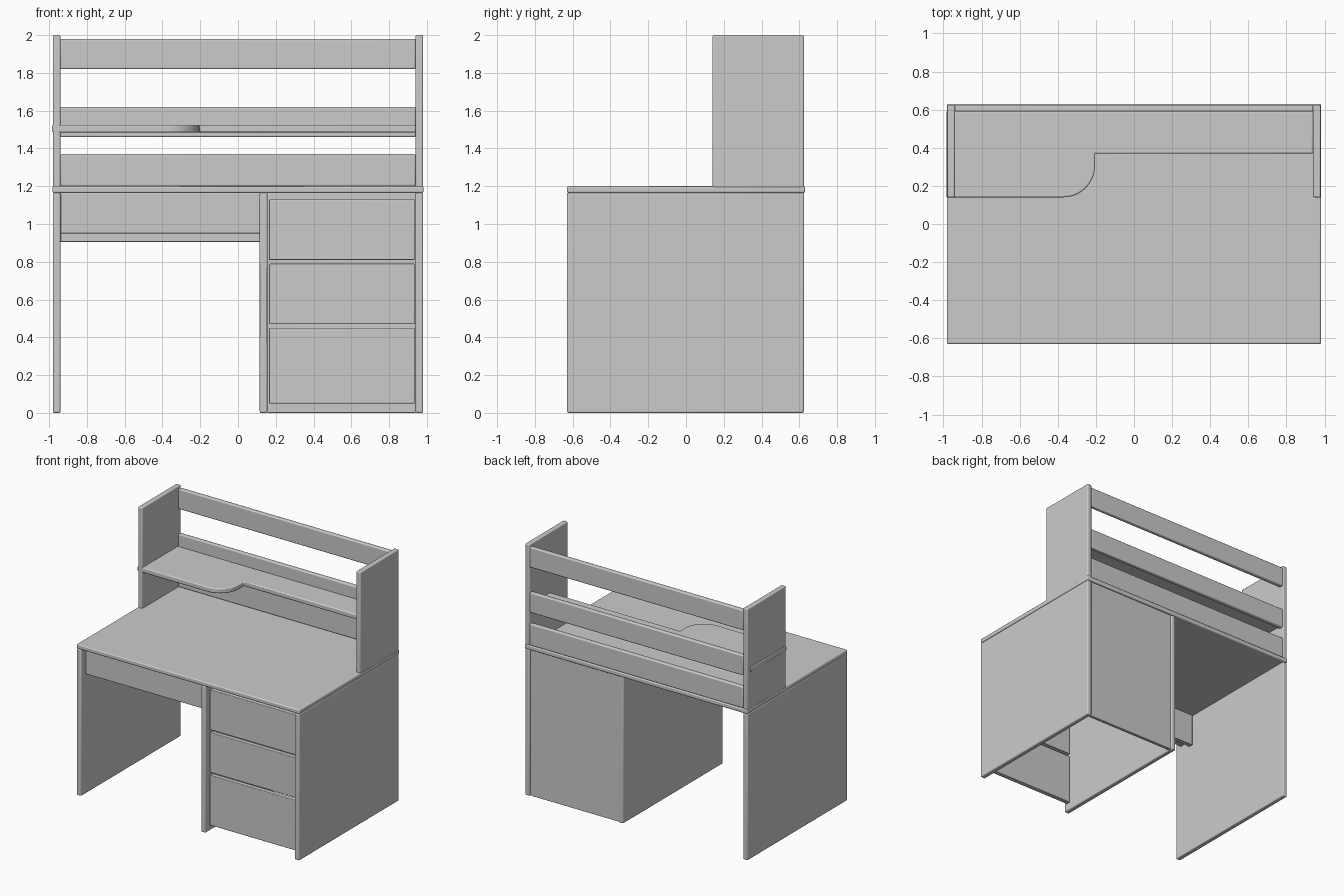
import bpy, bmesh, math

if "Cube" in bpy.data.objects:
    bpy.data.objects.remove(bpy.data.objects["Cube"])

BEVEL = 0.008


def finish(ob, bevel):
    """Soften board edges and smooth the rounding."""
    if bevel:
        m = ob.modifiers.new("edge_round", "BEVEL")
        m.width = bevel
        m.segments = 3
        m.limit_method = "ANGLE"
        m.angle_limit = math.radians(40)
    bpy.ops.object.select_all(action="DESELECT")
    ob.select_set(True)
    bpy.context.view_layer.objects.active = ob
    bpy.ops.object.shade_smooth_by_angle(angle=math.radians(35))
    return ob


def prism(name, outline, z0, z1, bevel=BEVEL):
    """Extrude an xy outline from z0 to z1."""
    bm = bmesh.new()
    face = bm.faces.new([bm.verts.new((x, y, z0)) for x, y in outline])
    top = bmesh.ops.extrude_face_region(bm, geom=[face])["geom"]
    verts = [g for g in top if isinstance(g, bmesh.types.BMVert)]
    bmesh.ops.translate(bm, verts=verts, vec=(0, 0, z1 - z0))
    bmesh.ops.recalc_face_normals(bm, faces=bm.faces[:])
    me = bpy.data.meshes.new(name)
    bm.to_mesh(me)
    bm.free()
    ob = bpy.data.objects.new(name, me)
    bpy.context.collection.objects.link(ob)
    return finish(ob, bevel)


def board(name, x, y, z, bevel=BEVEL):
    """Box given as (min, max) on each axis."""
    pts = [(x[0], y[0]), (x[1], y[0]), (x[1], y[1]), (x[0], y[1])]
    return prism(name, pts, z[0], z[1], bevel)


# Desktop
board("desktop", (-0.982, 0.982), (-0.63, 0.63), (1.165, 1.2))

# Upright panels under the desktop
for name, x in (("left_panel", -0.96), ("middle_panel", 0.135), ("right_panel", 0.96)):
    board(name, (x - 0.02, x + 0.02), (-0.63, 0.625), (0, 1.165))

# Drawer cabinet: back board and three fronts
board("cabinet_back", (0.155, 0.94), (0.59, 0.615), (0, 1.165), 0.003)
for i, z in enumerate([(0.05, 0.45), (0.47, 0.79), (0.81, 1.13)]):
    board(f"drawer_front_{i + 1}", (0.165, 0.935), (-0.59, -0.553), z, 0.005)

# Apron boards above the knee space
board("front_apron", (-0.94, 0.115), (-0.57, -0.535), (0.95, 1.165), 0.004)
board("rear_apron", (-0.94, 0.115), (-0.47, -0.435), (0.905, 1.165), 0.004)

# Hutch sides
for name, x in (("hutch_left_side", -0.96), ("hutch_right_side", 0.96)):
    board(name, (x - 0.02, x + 0.02), (0.14, 0.625), (1.19, 2.0))

# Hutch back slats
for i, z in enumerate([(1.2, 1.37), (1.46, 1.62), (1.82, 1.98)]):
    board(f"back_slat_{i + 1}", (-0.94, 0.94), (0.59, 0.625), z)

# Shelf: deep on the left, rounded step to the shallow right side
curve = [(-0.37 + 0.165 * math.sin(a), 0.305 - 0.165 * math.cos(a))
         for a in [math.radians(90 * i / 10) for i in range(11)]]
outline = [(-0.985, 0.14)] + curve + [(-0.205, 0.37), (0.94, 0.37), (0.94, 0.592), (-0.985, 0.592)]
prism("shelf", outline, 1.485, 1.525)
